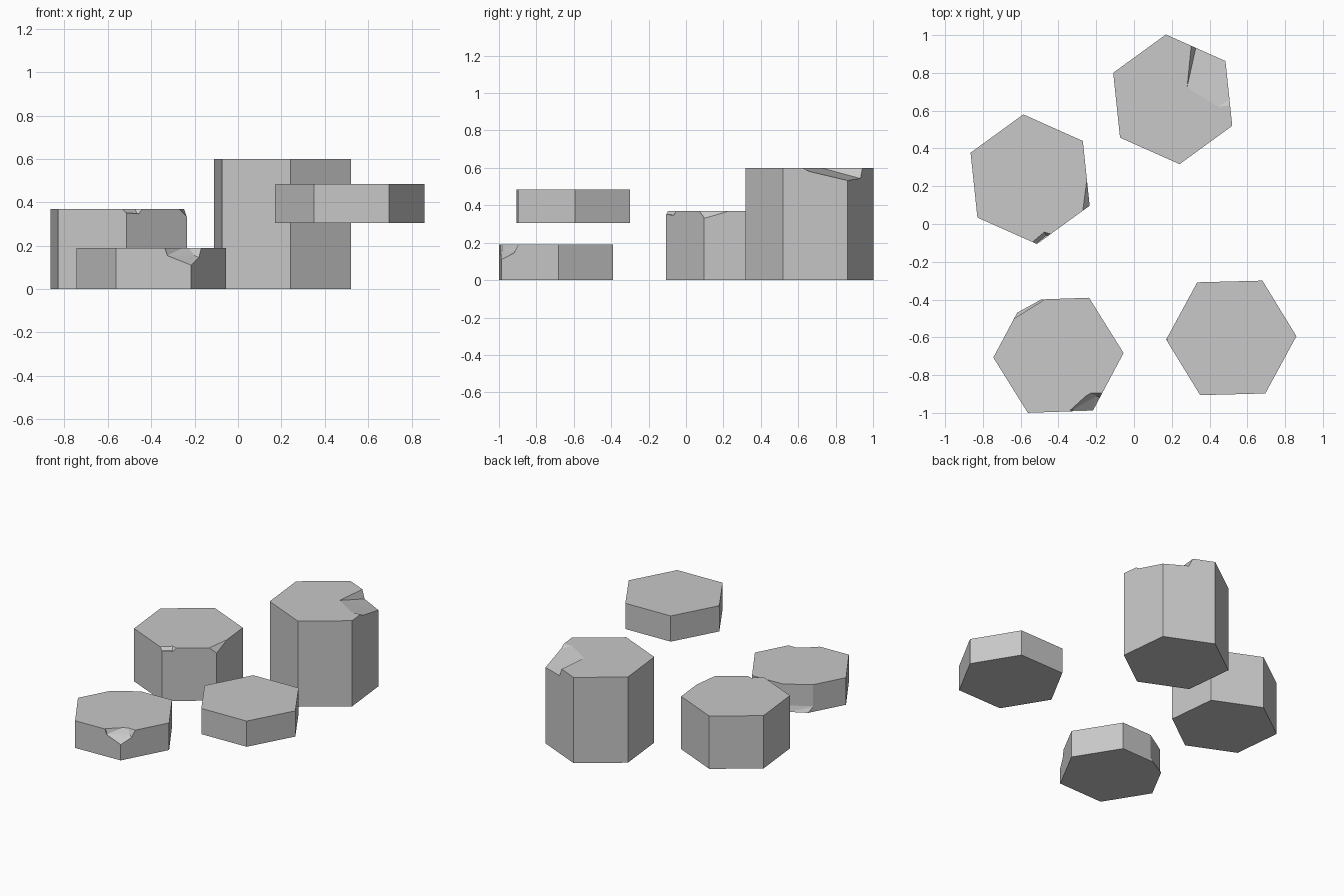
import bpy, bmesh
from math import cos, sin, radians

cube = bpy.data.objects.get("Cube")
if cube:
    bpy.data.objects.remove(cube)

# Single stone colour
stone = bpy.data.materials.new("stone_grey")
stone.use_nodes = True
stone.diffuse_color = (0.58, 0.58, 0.58, 1)
stone.node_tree.nodes["Principled BSDF"].inputs["Base Color"].default_value = (0.58, 0.58, 0.58, 1)


def hull(name, points):
    """Convex solid around the given points."""
    bm = bmesh.new()
    for p in points:
        bm.verts.new(p)
    res = bmesh.ops.convex_hull(bm, input=bm.verts)
    loose = {v for v in res["geom_interior"] if isinstance(v, bmesh.types.BMVert)}
    bmesh.ops.delete(bm, geom=list(loose), context='VERTS')
    bmesh.ops.dissolve_limit(bm, angle_limit=0.01, verts=bm.verts, edges=bm.edges)
    bmesh.ops.recalc_face_normals(bm, faces=bm.faces)
    mesh = bpy.data.meshes.new(name)
    bm.to_mesh(mesh)
    bm.free()
    mesh.materials.append(stone)
    obj = bpy.data.objects.new(name, mesh)
    bpy.context.collection.objects.link(obj)
    return obj


def column(name, x, y, turn, bottom, top, chips=()):
    """Six-sided stone with chipped corners cut away."""
    r = 0.345
    ring = [radians(turn + 60 * i) for i in range(6)]
    obj = hull(name, [(x + r * cos(a), y + r * sin(a), z) for a in ring for z in (bottom, top)])
    for pts in chips:
        cutter = hull(name + "_chip", pts)
        cutter.hide_render = True
        mod = obj.modifiers.new("chip", 'BOOLEAN')
        mod.operation = 'DIFFERENCE'
        mod.solver = 'EXACT'
        mod.object = cutter
        bpy.context.view_layer.update()
        graph = bpy.context.evaluated_depsgraph_get()
        cut = bpy.data.meshes.new_from_object(obj.evaluated_get(graph))
        obj.modifiers.clear()
        obj.data = cut
        bpy.data.objects.remove(cutter)
    return obj


# Tall stone: broad sloping break at its back left corner
tall_break = [(.28, .72, .601), (.295, .955, .62), (.33, .945, .54), (.49, .87, .53),
              (.44, .62, .601), (.51, .66, .58), (.57, .63, .6), (.6, .9, .515),
              (.4, 1.1, .53), (.31, 1.1, .62), (.5, .85, .8)]
column("tall_stone", .205, .66, 36, 0, .6, [tall_break])

# Middle stone: nick at the front corner, sliver off the left corner
front_nick = [(-.545, -.09, .38), (-.48, -.035, .38), (-.43, -.05, .38),
              (-.515, -.1, .352), (-.465, -.06, .348),
              (-.55, -.2, .35), (-.4, -.1, .34), (-.5, -.15, .45)]
side_sliver = [(-.272, .07, .371), (-.252, .225, .371), (-.234, .1, .33),
               (-.24, .2, .355), (-.15, .05, .33), (-.15, .24, .35), (-.2, .15, .45)]
column("middle_stone", -.55, .237, 36, 0, .37, [front_nick, side_sliver])

# Low stone: notch at the front left corner, back right corner split off
front_notch = [(-.34, -.985, .2), (-.235, -.89, .2), (-.175, -.89, .2),
               (-.325, -.985, .155), (-.2, -.91, .155), (-.22, -.985, .112),
               (-.3, -1.1, .13), (-.2, -1.1, .09), (-.1, -.96, .1), (-.13, -.9, .2),
               (-.34, -1.1, .2)]
corner_split = [(-.65, -.51, .2), (-.45, -.385, .2), (-.65, -.51, .04), (-.45, -.385, .04),
                (-.64, -.475, -.01), (-.475, -.385, -.01),
                (-.7, -.3, .2), (-.7, -.3, -.01)]
column("low_stone", -.4, -.695, 2, 0, .19, [front_notch, corner_split])

# Raised stone: tiny nick on its right corner
tiny_nick = [(.18, -.61, .49), (.17, -.59, .49), (.17, -.63, .49),
             (.169, -.61, .47), (.14, -.61, .48)]
column("raised_stone", .515, -.603, 1.5, .305, .485, [tiny_nick])
